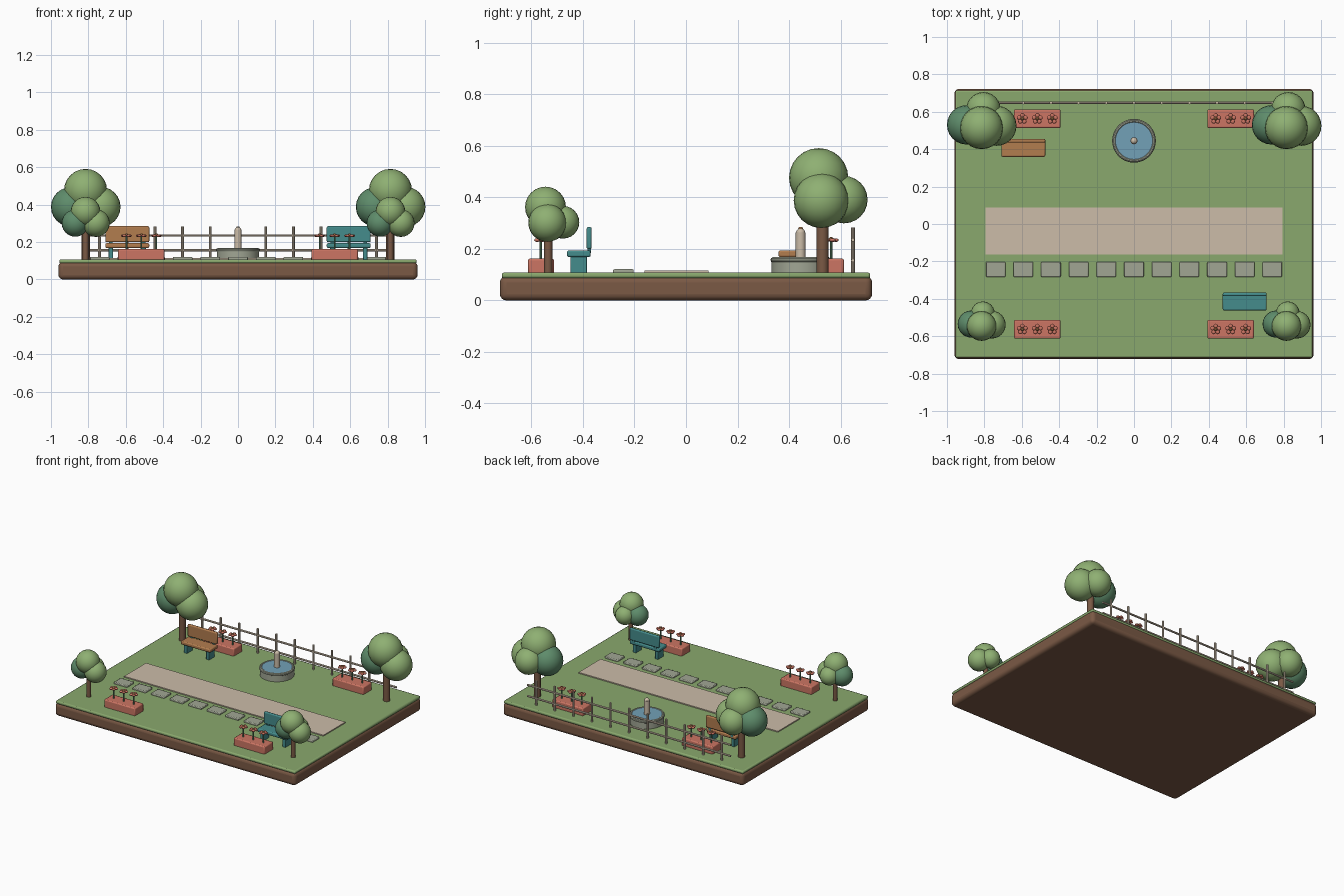
import bpy
from math import cos, sin, pi

cube = bpy.data.objects.get("Cube")
if cube:
    bpy.data.objects.remove(cube)


def material(name, *srgb):
    color = [((c + 0.055) / 1.055) ** 2.4 for c in srgb] + [1]
    m = bpy.data.materials.new(name)
    m.use_nodes = True
    m.diffuse_color = color
    m.node_tree.nodes["Principled BSDF"].inputs["Base Color"].default_value = color
    return m


SOIL = material("soil_brown", 0.48, 0.35, 0.27)
GRASS = material("grass_green", 0.54, 0.66, 0.43)
LEAF = material("leaf_green", 0.56, 0.69, 0.45)
DARK_LEAF = material("dark_leaf_green", 0.37, 0.55, 0.42)
BEIGE = material("pale_beige", 0.80, 0.74, 0.66)
STONE = material("grey_stone", 0.63, 0.65, 0.58)
WATER = material("water_blue", 0.45, 0.63, 0.72)
CORAL = material("coral_red", 0.80, 0.46, 0.39)
WOOD = material("warm_wood", 0.70, 0.49, 0.31)
TEAL = material("teal_paint", 0.27, 0.55, 0.55)
GROUND = 0.108


def finish(name, mat, smooth=True):
    ob = bpy.context.object
    ob.name = name
    ob.data.materials.append(mat)
    if smooth:
        bpy.ops.object.shade_smooth_by_angle()
    return ob


def box(name, mat, center, size, bevel=0.0, segments=2):
    bpy.ops.mesh.primitive_cube_add(size=1, location=center)
    bpy.context.object.scale = size
    bpy.ops.object.transform_apply(location=False, rotation=False, scale=True)
    ob = finish(name, mat, bevel > 0)
    if bevel:
        mod = ob.modifiers.new("soft_edges", "BEVEL")
        mod.width, mod.segments = bevel, segments
    return ob


def cylinder(name, mat, base, radius, height, sides=16):
    x, y, z = base
    bpy.ops.mesh.primitive_cylinder_add(vertices=sides, radius=radius, depth=height,
                                        location=(x, y, z + height / 2))
    return finish(name, mat)


def ball(name, mat, center, radius, flat=1.0, segments=24):
    bpy.ops.mesh.primitive_uv_sphere_add(segments=segments, ring_count=segments // 2,
                                         radius=radius, location=center)
    bpy.context.object.scale.z = flat
    return finish(name, mat)


# Ground slab, lawn, path and stepping stones
box("soil_slab", SOIL, (0, 0, 0.047), (1.92, 1.445, 0.094), 0.025, 4)
box("lawn", GRASS, (0, 0, 0.097), (1.91, 1.43, 0.022), 0.008)
box("path", BEIGE, (0, -0.037, 0.109), (1.59, 0.25, 0.013))
for i in range(11):
    box("stepping_stone", STONE, ((i - 5) * 0.148, -0.243, 0.111),
        (0.105, 0.08, 0.02), 0.005)


# Trees: one design at two sizes
def tree(x, y, s):
    cylinder("tree_trunk", SOIL, (x, y, GROUND - 0.005), 0.023 * s, 0.27 * s)
    blobs = [(0, -0.015, 0.368, 0.115, LEAF), (-0.08, 0, 0.28, 0.105, DARK_LEAF),
             (0.08, -0.005, 0.28, 0.107, LEAF), (0.01, 0.083, 0.283, 0.092, LEAF)]
    for bx, by, bz, r, mat in blobs:
        ball("tree_foliage", mat, (x + bx * s, y + by * s, GROUND + bz * s), r * s)


for side in (-1, 1):
    tree(side * 0.815, 0.53, 1)
    tree(side * 0.815, -0.535, 0.69)


# Planters with three five-petalled flowers each
def planter(x, y):
    box("planter", CORAL, (x, y, 0.132), (0.248, 0.1, 0.06), 0.007)
    for i in (-1, 0, 1):
        fx = x + i * 0.08
        cylinder("flower_stem", DARK_LEAF, (fx, y, 0.155), 0.005, 0.08, 8)
        for k in range(5):
            a = pi / 2 + k * 2 * pi / 5
            ball("flower_petal", CORAL, (fx + 0.018 * cos(a), y + 0.018 * sin(a), 0.234),
                 0.012, 0.6, 12)
        ball("flower_center", WOOD, (fx, y, 0.237), 0.01, 0.9, 12)


for side in (-1, 1):
    for y in (-0.563, 0.563):
        planter(side * 0.517, y)


# Benches facing the front
def bench(x, y, mat):
    box("bench_seat", mat, (x, y, 0.181), (0.235, 0.092, 0.026), 0.007)
    box("bench_back", mat, (x, y + 0.04, 0.242), (0.235, 0.02, 0.086), 0.007)
    for side in (-1, 1):
        box("bench_leg", TEAL, (x + side * 0.088, y, 0.138), (0.024, 0.064, 0.065), 0.003)
        box("bench_bracket", TEAL, (x + side * 0.088, y + 0.04, 0.198),
            (0.02, 0.014, 0.03))


bench(-0.592, 0.405, WOOD)
bench(0.592, -0.416, TEAL)

# Fountain
FY = 0.445
cylinder("fountain_basin", STONE, (0, FY, GROUND - 0.005), 0.113, 0.054, 40)
bpy.ops.mesh.primitive_torus_add(major_segments=40, minor_segments=10, major_radius=0.106,
                                 minor_radius=0.011, location=(0, FY, 0.157))
finish("fountain_rim", STONE)
cylinder("fountain_water", WATER, (0, FY, 0.15), 0.1, 0.015, 40)
cylinder("fountain_column", BEIGE, (0, FY, 0.16), 0.019, 0.104, 20)
ball("fountain_cap", BEIGE, (0, FY, 0.262), 0.018)

# Back fence
for i in range(11):
    cylinder("fence_post", BEIGE, ((i - 5) * 0.148, 0.648, GROUND - 0.005),
             0.008, 0.18, 10)
for z in (0.155, 0.235):
    bpy.ops.mesh.primitive_cylinder_add(vertices=10, radius=0.007, depth=1.62,
                                        location=(0, 0.648, z), rotation=(0, pi / 2, 0))
    finish("fence_rail", BEIGE)
